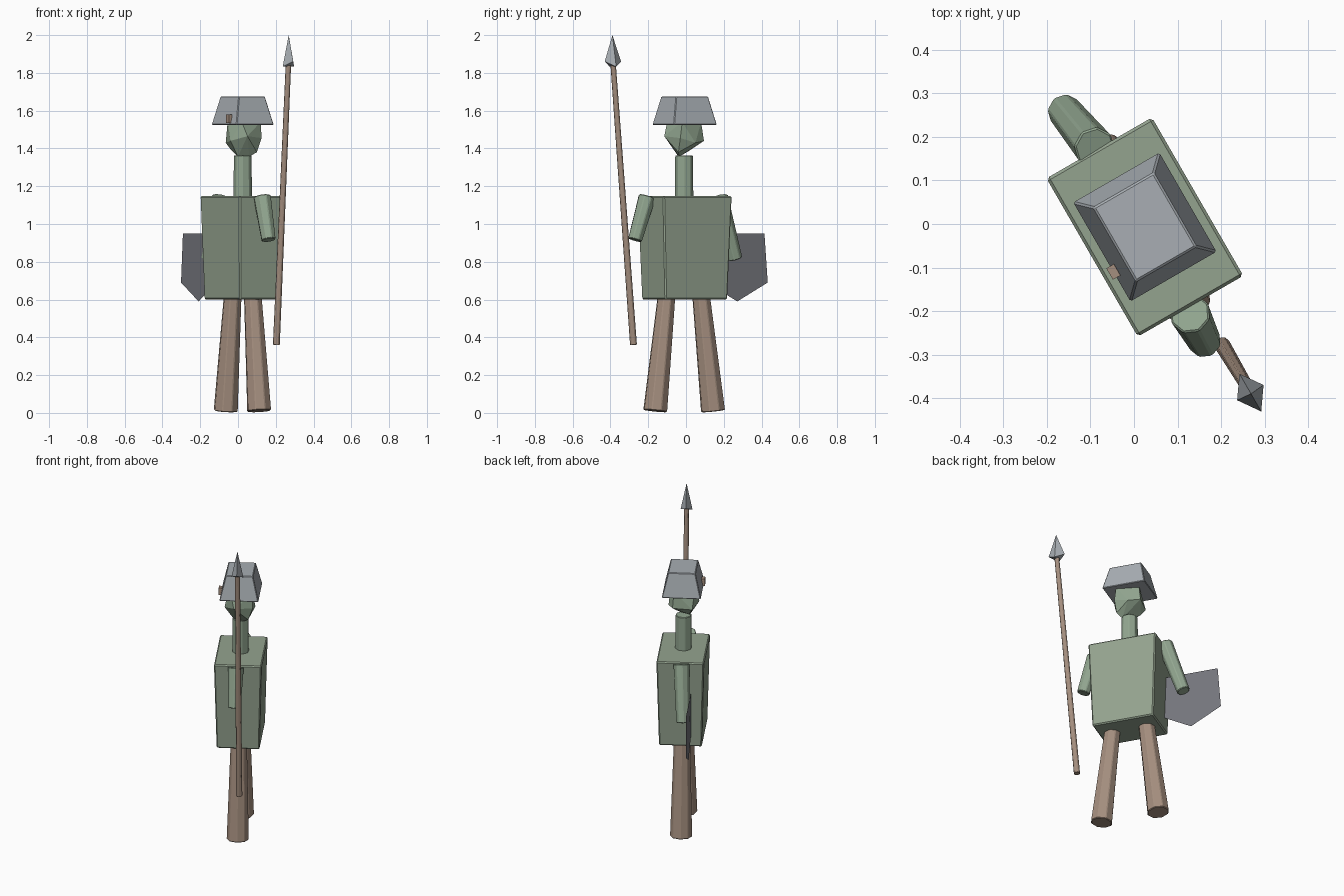
import bpy, bmesh, math
from mathutils import Vector, Matrix

if "Cube" in bpy.data.objects:
    bpy.data.objects.remove(bpy.data.objects["Cube"])

# Body frame: turned 60 degrees, so local x runs shoulder to shoulder, -y is the front
FRAME = Matrix.Translation((0.025, -0.007, 0)) @ Matrix.Rotation(math.radians(-60), 4, 'Z')


def srgb(r, g, b):
    return [((c / 255 + 0.055) / 1.055) ** 2.4 for c in (r, g, b)] + [1]


def material(name, *rgb):
    m = bpy.data.materials.new(name)
    m.diffuse_color = srgb(*rgb)
    m.use_nodes = True
    m.node_tree.nodes["Principled BSDF"].inputs["Base Color"].default_value = m.diffuse_color
    return m


GREEN = material("tunic_green", 148, 163, 143)
SKIN = material("skin_green", 146, 166, 144)
BROWN = material("wood_brown", 165, 143, 127)
STEEL = material("steel_grey", 168, 174, 179)
DARK = material("dark_grey", 117, 118, 125)


def finish(name, bm, mat, matrix=None, bevel=0):
    bmesh.ops.recalc_face_normals(bm, faces=bm.faces)
    if matrix:
        bm.transform(matrix)
    me = bpy.data.meshes.new(name)
    bm.to_mesh(me)
    bm.free()
    me.materials.append(mat)
    ob = bpy.data.objects.new(name, me)
    bpy.context.collection.objects.link(ob)
    if bevel:
        mod = ob.modifiers.new("edge_bevel", 'BEVEL')
        mod.width = bevel
        mod.segments = 1
    return ob


def limb(name, p0, p1, r0, r1, mat, sides=8, bevel=0):
    """Tapered prism running from p0 to p1."""
    p0, p1 = Vector(p0), Vector(p1)
    bm = bmesh.new()
    bmesh.ops.create_cone(bm, cap_ends=True, segments=sides, radius1=r0,
                          radius2=r1, depth=(p1 - p0).length)
    turn = (p1 - p0).to_track_quat('Z', 'Y').to_matrix().to_4x4()
    return finish(name, bm, mat, Matrix.Translation((p0 + p1) / 2) @ turn, bevel)


def frustum(name, z0, z1, low, high, mat, bevel):
    """Tapered box with half sizes low at z0 and high at z1."""
    bm = bmesh.new()
    bmesh.ops.create_cube(bm, size=2)
    for v in bm.verts:
        hx, hy = high if v.co.z > 0 else low
        v.co = (v.co.x * hx, v.co.y * hy, z1 if v.co.z > 0 else z0)
    return finish(name, bm, mat, FRAME, bevel)


def hull(name, points, mat):
    bm = bmesh.new()
    for p in points:
        bm.verts.new(p)
    bmesh.ops.convex_hull(bm, input=bm.verts)
    return finish(name, bm, mat)


# Torso and neck
frustum("torso", 0.60, 1.148, (0.19, 0.126), (0.21, 0.14), GREEN, 0.007)
limb("neck", (0.025, -0.01, 1.12), (0.025, -0.01, 1.362), 0.05, 0.048, SKIN, bevel=0.003)

# Angular head with a narrow chin
hull("head", [(0, -.04, 1.357), (.06, -.035, 1.357), (-.035, .02, 1.39),
              (.1, -.04, 1.38), (-.065, .03, 1.43), (.125, -.03, 1.455),
              (.05, -.115, 1.465), (.03, .095, 1.44), (.09, .05, 1.43),
              (-.04, -.08, 1.44), (-.055, -.01, 1.54), (.02, -.1, 1.54),
              (.12, -.02, 1.54), (.03, .08, 1.54)], SKIN)

# Helmet with a small brown tab on its front
frustum("helmet", 1.525, 1.675, (0.132, 0.115), (0.098, 0.08), STEEL, 0.004)
tab = bmesh.new()
bmesh.ops.create_cube(tab, size=1)
finish("helmet_tab", tab, BROWN, FRAME @ Matrix.Translation((0.053, -0.114, 1.557))
       @ Matrix.Diagonal((0.03, 0.02, 0.046, 1)))

# Legs
limb("left_leg", (-.065, .143, .01), (-.027, .078, .64), .066, .048, BROWN, bevel=0.004)
limb("right_leg", (.112, -.163, .01), (.077, -.101, .64), .066, .048, BROWN, bevel=0.004)

# Arms
limb("left_arm", (-.160, .260, .815), (-.090, .175, 1.145), .040, .048, SKIN, bevel=0.004)
limb("right_arm", (.162, -.270, .915), (.128, -.205, 1.145), .039, .048, SKIN, bevel=0.004)

# Flat five-sided shield
bm = bmesh.new()
bm.faces.new([bm.verts.new((-0.358 + x, -0.063, z)) for x, z in
              ((-.166, .95), (.166, .95), (.186, .69), (0, .59), (-.186, .69))])
finish("shield", bm, DARK, FRAME)

# Spear: shaft and flattened four-sided point
limb("spear_shaft", (.203, -.278, .36), (.267, -.386, 1.85), .019, .015, BROWN, bevel=0.002)
bm = bmesh.new()
ring = [bm.verts.new(p) for p in ((.05, 0, 1.86), (0, .035, 1.833),
                                  (-.05, 0, 1.86), (0, -.035, 1.833))]
tip = bm.verts.new((0.003, 0, 2.0))
for i in range(4):
    bm.faces.new((ring[i], ring[(i + 1) % 4], tip))
for i in (0, 2):
    bm.faces.new((ring[1], ring[i], ring[3]))
finish("spear_point", bm, STEEL, Matrix.Translation((.267, -.387, 0))
       @ Matrix.Rotation(math.radians(-60), 4, 'Z'))
